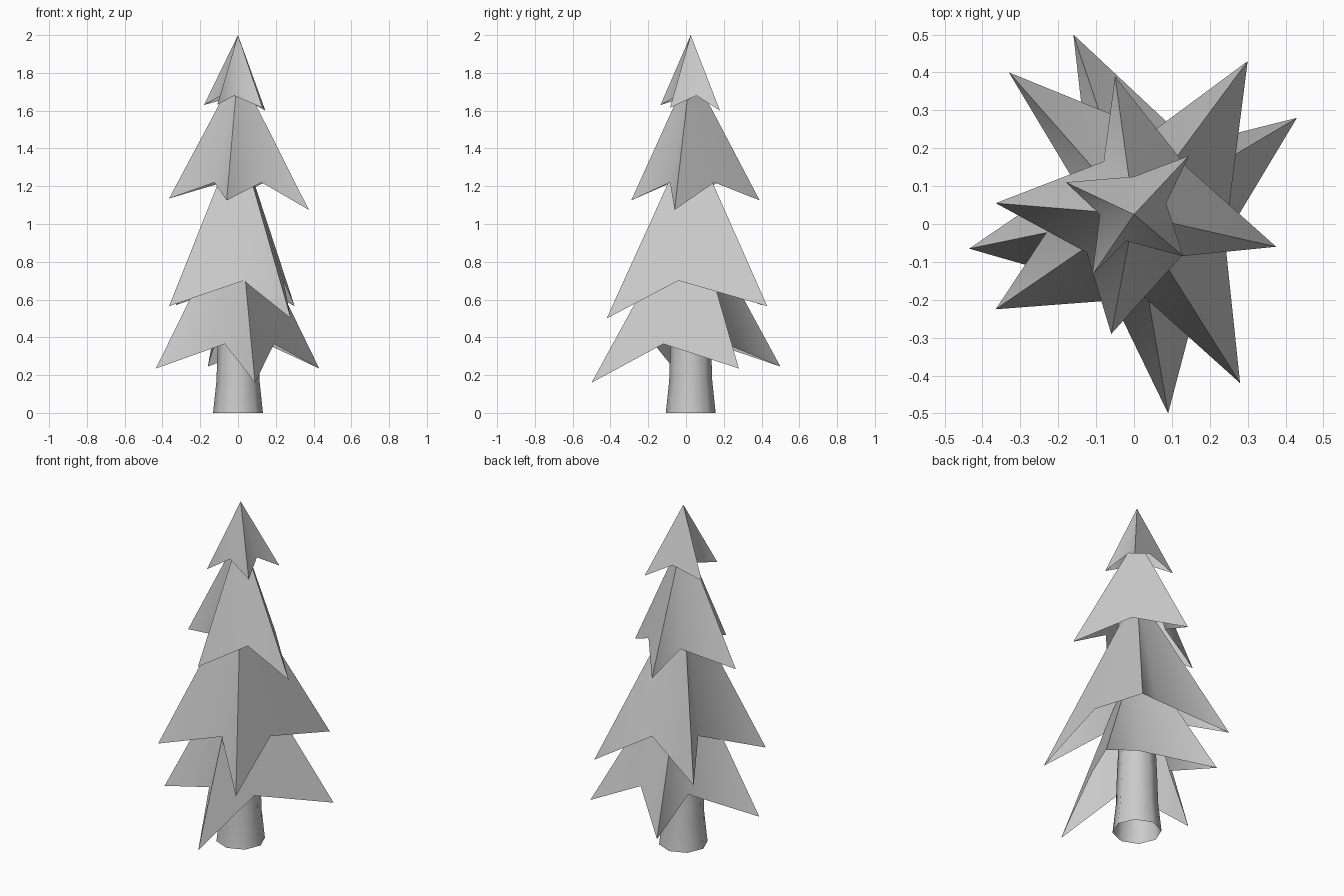
import bpy, bmesh, math

if "Cube" in bpy.data.objects:
    bpy.data.objects.remove(bpy.data.objects["Cube"])

CX, CY = 0.0, 0.025  # trunk axis


def finish(bm, name, angle):
    bmesh.ops.recalc_face_normals(bm, faces=bm.faces)
    me = bpy.data.meshes.new(name)
    bm.to_mesh(me)
    bm.free()
    ob = bpy.data.objects.new(name, me)
    bpy.context.collection.objects.link(ob)
    bpy.ops.object.select_all(action='DESELECT')
    ob.select_set(True)
    bpy.context.view_layer.objects.active = ob
    bpy.ops.object.shade_smooth_by_angle(angle=math.radians(angle))
    return ob


def tier(name, apex_z, valley_z, tips, valleys):
    """Open star-shaped cone: drooping tips alternate with raised valleys."""
    bm = bmesh.new()
    apex = bm.verts.new((CX, CY, apex_z))
    rim = []
    for tip, (vx, vy) in zip(tips, valleys):
        rim.append(bm.verts.new(tip))
        rim.append(bm.verts.new((vx, vy, valley_z)))
    for i, v in enumerate(rim):
        bm.faces.new((apex, v, rim[(i + 1) % len(rim)]))
    # outward normals on an open shell
    ob = finish(bm, name, 75)
    if sum(p.normal.z for p in ob.data.polygons) < 0:
        ob.data.flip_normals()


# Trunk: open eight-sided tube with a flared foot
bm = bmesh.new()
rings = []
for r, z in ((0.132, 0.0), (0.114, 0.17), (0.108, 0.36), (0.09, 0.75)):
    rings.append([bm.verts.new((CX + r * math.cos(math.tau * i / 8),
                                CY + r * math.sin(math.tau * i / 8), z))
                  for i in range(8)])
for a, b in zip(rings, rings[1:]):
    for i in range(8):
        j = (i + 1) % 8
        bm.faces.new((a[i], a[j], b[j], b[i]))
finish(bm, "trunk", 60)

# Foliage tiers, each listed counter-clockwise
tier("foliage_bottom", 1.12, 0.365,
     [(0.09, -0.5, 0.16), (0.43, 0.28, 0.235), (-0.16, 0.5, 0.245), (-0.435, -0.065, 0.235)],
     [(0.19, -0.12), (0.15, 0.21), (-0.12, 0.15), (-0.07, -0.17)])
tier("foliage_lower", 1.48, 0.70,
     [(0.28, -0.42, 0.5), (0.30, 0.43, 0.565), (-0.33, 0.40, 0.57), (-0.365, -0.225, 0.565)],
     [(0.24, -0.04), (0.05, 0.245), (-0.15, 0.10), (0.03, -0.195)])
tier("foliage_upper", 1.82, 1.22,
     [(-0.06, -0.29, 1.125), (0.375, -0.06, 1.075), (-0.05, 0.39, 1.125), (-0.365, 0.055, 1.135)],
     [(0.125, -0.085), (0.14, 0.15), (-0.08, 0.165), (-0.125, -0.075)])
tier("foliage_top", 2.0, 1.68,
     [(-0.11, -0.135, 1.63), (0.13, -0.085, 1.615), (0.145, 0.18, 1.60), (-0.18, 0.11, 1.63)],
     [(-0.02, -0.045), (0.085, 0.055), (0.0, 0.125), (-0.09, 0.025)])
